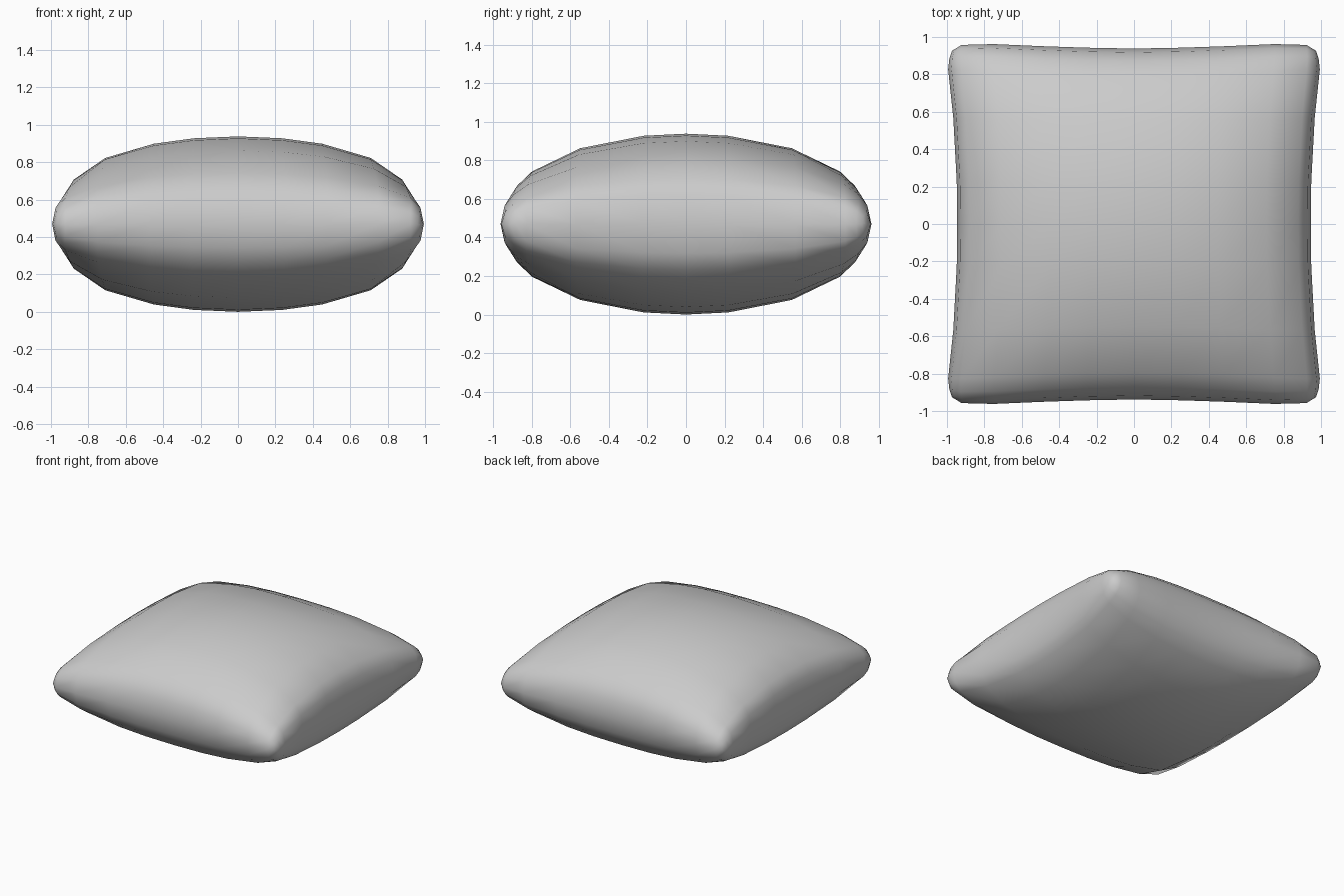
import bpy, bmesh

if "Cube" in bpy.data.objects:
    bpy.data.objects.remove(bpy.data.objects["Cube"])

HALF = 0.469                      # half of the pillow's thickness
U = [0, 0.25, 0.476, 0.751, 0.93, 0.982, 1]
V = [0, 0.234, 0.585, 0.851, 0.93, 0.978, 1]
us = [-u for u in U[:0:-1]] + U
vs = [-v for v in V[:0:-1]] + V


def point(u, v, side):
    a, b = abs(u), abs(v)
    # outline bows inward between the corners, corners are rounded off
    x = u * (0.945 + 0.055 * min(1, b / 0.9) ** 2.2)
    y = v * (0.938 + 0.033 * min(1, a / 0.93) ** 1.5)
    cut = max(0, a - 0.9) * max(0, b - 0.87) / 0.013
    x -= 0.027 * cut * (1 if u > 0 else -1)
    y -= 0.045 * cut * (1 if v > 0 else -1)
    h = (1 - a * a) ** 0.34 * (1 - b * b) ** 0.42
    return x, y, HALF + side * HALF * h


# Pillow: two puffed panels joined along the seam
bm = bmesh.new()
for side in (1, -1):
    grid = [[bm.verts.new(point(u, v, side)) for v in vs] for u in us]
    for i in range(len(us) - 1):
        for j in range(len(vs) - 1):
            quad = [grid[i][j], grid[i + 1][j], grid[i + 1][j + 1], grid[i][j + 1]]
            bm.faces.new(quad if side > 0 else quad[::-1])
bmesh.ops.remove_doubles(bm, verts=bm.verts, dist=0.0005)
bmesh.ops.recalc_face_normals(bm, faces=bm.faces)
for f in bm.faces:
    f.smooth = True
mesh = bpy.data.meshes.new("pillow")
bm.to_mesh(mesh)
bm.free()
pillow = bpy.data.objects.new("pillow", mesh)
bpy.context.collection.objects.link(pillow)
